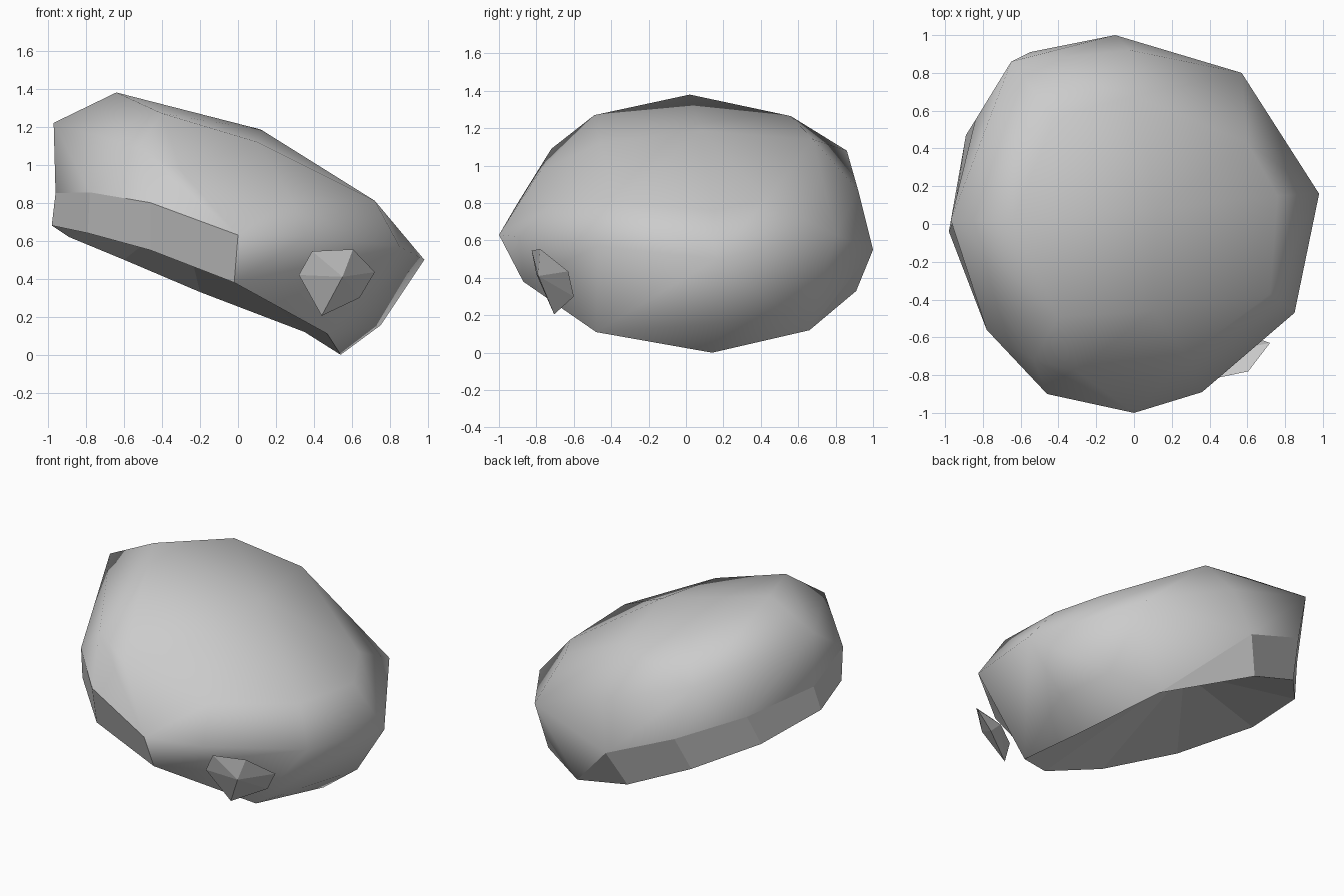
import bpy
import bmesh
from mathutils import Vector

default_cube = bpy.data.objects.get("Cube")
if default_cube:
    bpy.data.objects.remove(default_cube, do_unlink=True)


def make_material(name, colour):
    material = bpy.data.materials.new(name)
    material.use_nodes = True
    material.diffuse_color = colour
    for node in material.node_tree.nodes:
        if node.type == 'BSDF_PRINCIPLED':
            node.inputs["Base Color"].default_value = colour
            node.inputs["Roughness"].default_value = 0.8
    return material


def finish(bm, name, material):
    mesh = bpy.data.meshes.new(name)
    bm.to_mesh(mesh)
    bm.free()
    mesh.materials.append(material)
    built = bpy.data.objects.new(name, mesh)
    bpy.context.scene.collection.objects.link(built)
    return built


def add_points(bm, points):
    return [bm.verts.new(point) for point in points]


def pairs(items):
    return zip(items, items[1:] + items[:1])


def bulge(bm, first, second, place):
    """Split the edge between two corners and pull the new corner outward."""
    edge = bm.edges.get((first, second))
    corner = bmesh.utils.edge_split(edge, first, .5)[1]
    corner.co = place


stone_grey = make_material("stone grey", (0.6, 0.6, 0.6, 1))

# Tilted shell: open lower edge, widest rim and rounded crown
lower_edge = [(.54, .14, 0), (.35, .66, .12), (-.2, .91, .33), (-.6, .8, .5),
              (-.89, .47, .62), (-.98, -.04, .68), (-.79, -.53, .64),
              (-.46, -.85, .55), (-.02, -.87, .38), (.47, -.48, .11)]
rim = [(.98, .16, .5), (.57, .8, .63), (-.1, 1, .55), (-.55, .91, .73),
       (-.84, .55, .82), (-.96, .01, .85), (-.78, -.56, .855),
       (-.46, -.9, .8), (0, -1, .63), (.85, -.47, .57)]
crown = [(-.97, .02, 1.22), (-.65, .86, 1.08), (-.02, .92, .87),
         (0, .68, 1.14), (.6, .43, .82), (.76, .15, .76), (.72, -.37, .81),
         (.28, -.7, .82), (-.3, -.78, .97), (-.53, -.72, 1.09),
         (-.64, .02, 1.38), (-.42, .56, 1.265), (-.4, -.49, 1.27),
         (.1, -.46, 1.12), (.12, .08, 1.185)]

# Crown, with the faces that close it underneath removed
bm = bmesh.new()
rim_verts = add_points(bm, rim)
crown_verts = add_points(bm, crown)
bmesh.ops.convex_hull(bm, input=rim_verts + crown_verts)
bm.normal_update()
down = Vector((-.4, 0, -.9)).normalized()
closing = [f for f in bm.faces
           if all(v in rim_verts for v in f.verts) and f.normal.dot(down) > .6]
bmesh.ops.delete(bm, geom=closing, context='FACES_ONLY')
for edge in [e for e in bm.edges if not e.link_faces]:
    bm.edges.remove(edge)
for face in bm.faces:
    face.smooth = True

# Band below the rim: flat panels on the raised side, smooth on the low side
lower_verts = add_points(bm, lower_edge)
for (low_a, low_b), (rim_a, rim_b) in zip(pairs(lower_verts), pairs(rim_verts)):
    if max(low_a.co.x, low_b.co.x) < 0:
        bm.faces.new((low_a, low_b, rim_b, rim_a))
        continue
    for corners in ((low_a, low_b, rim_b), (low_a, rim_b, rim_a)):
        face = bm.faces.new(corners)
        face.smooth = face.calc_center_median().x > .05
bulge(bm, lower_verts[0], rim_verts[0], (.75, .2, .155))
bulge(bm, lower_verts[0], rim_verts[1], (.65, .54, .21))
bulge(bm, rim_verts[-2], rim_verts[-1], (.36, -.89, .62))
bmesh.ops.triangulate(bm, faces=[f for f in bm.faces if f.smooth])

# Hollow underside rising to a point
apex = bm.verts.new((-.3, .12, .74))
for first, second in pairs(lower_verts):
    bm.faces.new((second, first, apex)).smooth = False
bmesh.ops.recalc_face_normals(bm, faces=list(bm.faces))
for edge in bm.edges:
    edge.smooth = all(face.smooth for face in edge.link_faces)
finish(bm, "shell", stone_grey)

# Small faceted chip on the low front corner
outline = [(.44, -.705, .205), (.32, -.8, .42), (.39, -.825, .545),
           (.605, -.78, .555), (.72, -.63, .435), (.64, -.6, .3)]
bm = bmesh.new()
ring = add_points(bm, outline)
tip = bm.verts.new((.55, -.79, .41))
middle = sum((v.co for v in ring), Vector()) / len(ring)
root = bm.verts.new(middle + Vector((-.02, .05, .02)))
for first, second in pairs(ring):
    bm.faces.new((first, second, tip))
    bm.faces.new((second, first, root))
bmesh.ops.recalc_face_normals(bm, faces=list(bm.faces))
finish(bm, "chip", stone_grey)
